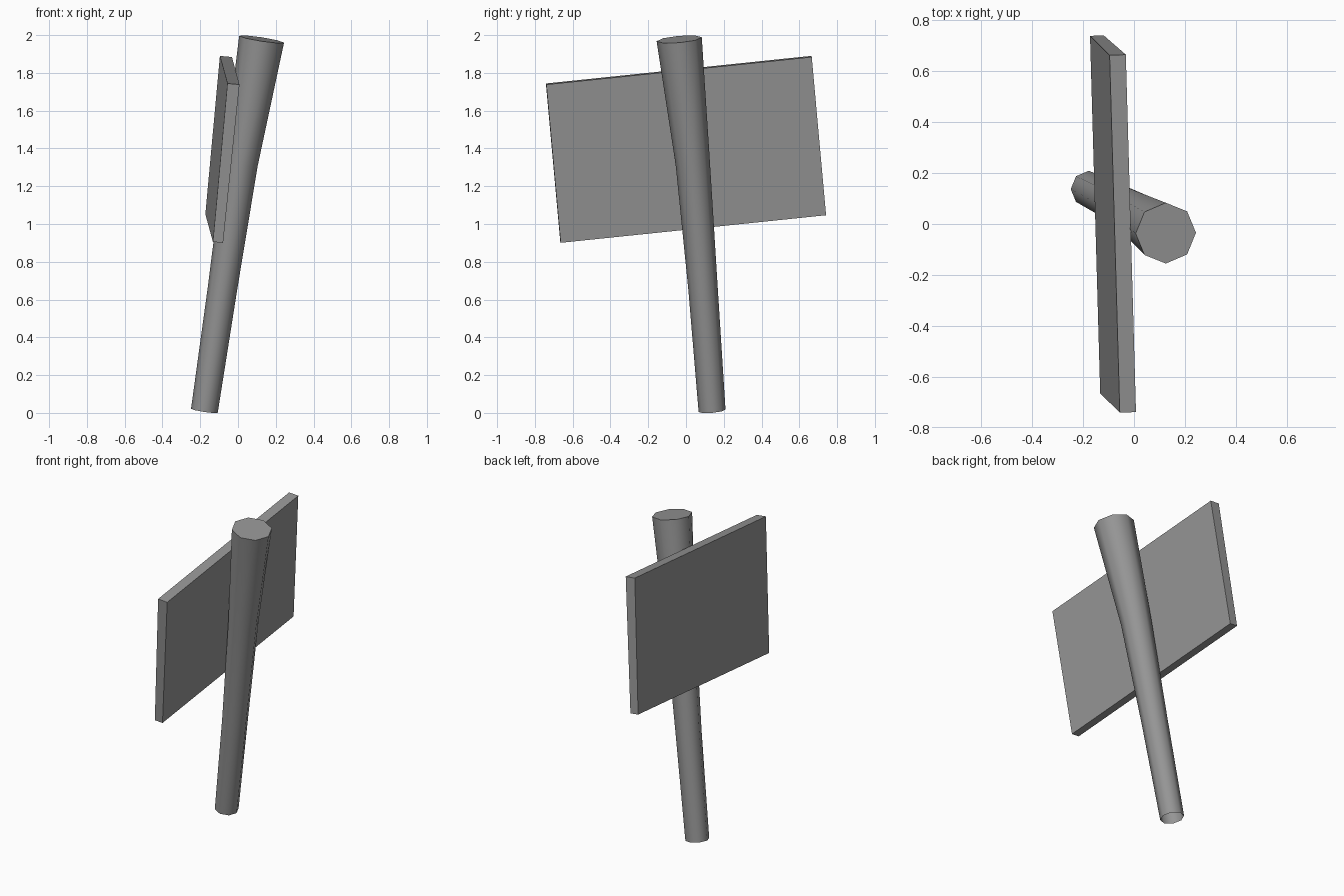
import bpy, bmesh
from math import cos, sin, pi, radians
from mathutils import Vector

cube = bpy.data.objects.get("Cube")
if cube:
    bpy.data.objects.remove(cube, do_unlink=True)

# Single grey material
grey = bpy.data.materials.new("plain grey")
grey.use_nodes = True
colour = (0.3, 0.3, 0.3, 1)
grey.diffuse_color = colour
grey.node_tree.nodes["Principled BSDF"].inputs["Base Color"].default_value = colour


def add_object(name, bm):
    bmesh.ops.recalc_face_normals(bm, faces=bm.faces)
    mesh = bpy.data.meshes.new(name)
    bm.to_mesh(mesh)
    bm.free()
    mesh.materials.append(grey)
    obj = bpy.data.objects.new(name, mesh)
    bpy.context.collection.objects.link(obj)
    return obj


# Leaning octagonal post that flares upward: centre and radius of each ring
SIDES = 8
stations = [
    ((-0.178, 0.138, 0.011), 0.0715),
    ((-0.082, 0.090, 0.66), 0.078),
    ((0.014, 0.036, 1.32), 0.091),
    ((0.125, -0.036, 1.978), 0.12),
]
axis = (Vector(stations[-1][0]) - Vector(stations[0][0])).normalized()
side = (Vector((1, 0, 0)) - axis * axis.x).normalized()
back = axis.cross(side)

bm = bmesh.new()
rings = []
for centre, radius in stations:
    ring = []
    for i in range(SIDES):
        a = 2 * pi * i / SIDES
        ring.append(bm.verts.new(Vector(centre) + radius * (side * cos(a) + back * sin(a))))
    rings.append(ring)
for low, high in zip(rings, rings[1:]):
    for i in range(SIDES):
        j = (i + 1) % SIDES
        bm.faces.new((low[i], low[j], high[j], high[i]))
bm.faces.new(rings[-1])  # top cap; the foot stays open
post = add_object("post", bm)

bpy.ops.object.select_all(action="DESELECT")
post.select_set(True)
bpy.context.view_layer.objects.active = post
bpy.ops.object.shade_smooth_by_angle(angle=radians(60))

# Tilted board, slightly thinner along its lower edge
centre = Vector((-0.085, 0, 1.395))
length = Vector((-0.04, 1.405, 0.146))
height = Vector((0.082, -0.076, 0.838))
normal = length.cross(height).normalized()

bm = bmesh.new()
bmesh.ops.create_cube(bm, size=1)
for v in bm.verts:
    thickness = 0.064 if v.co.z > 0 else 0.054
    v.co = centre + normal * (v.co.x * thickness) + length * v.co.y + height * v.co.z
add_object("sign_board", bm)
